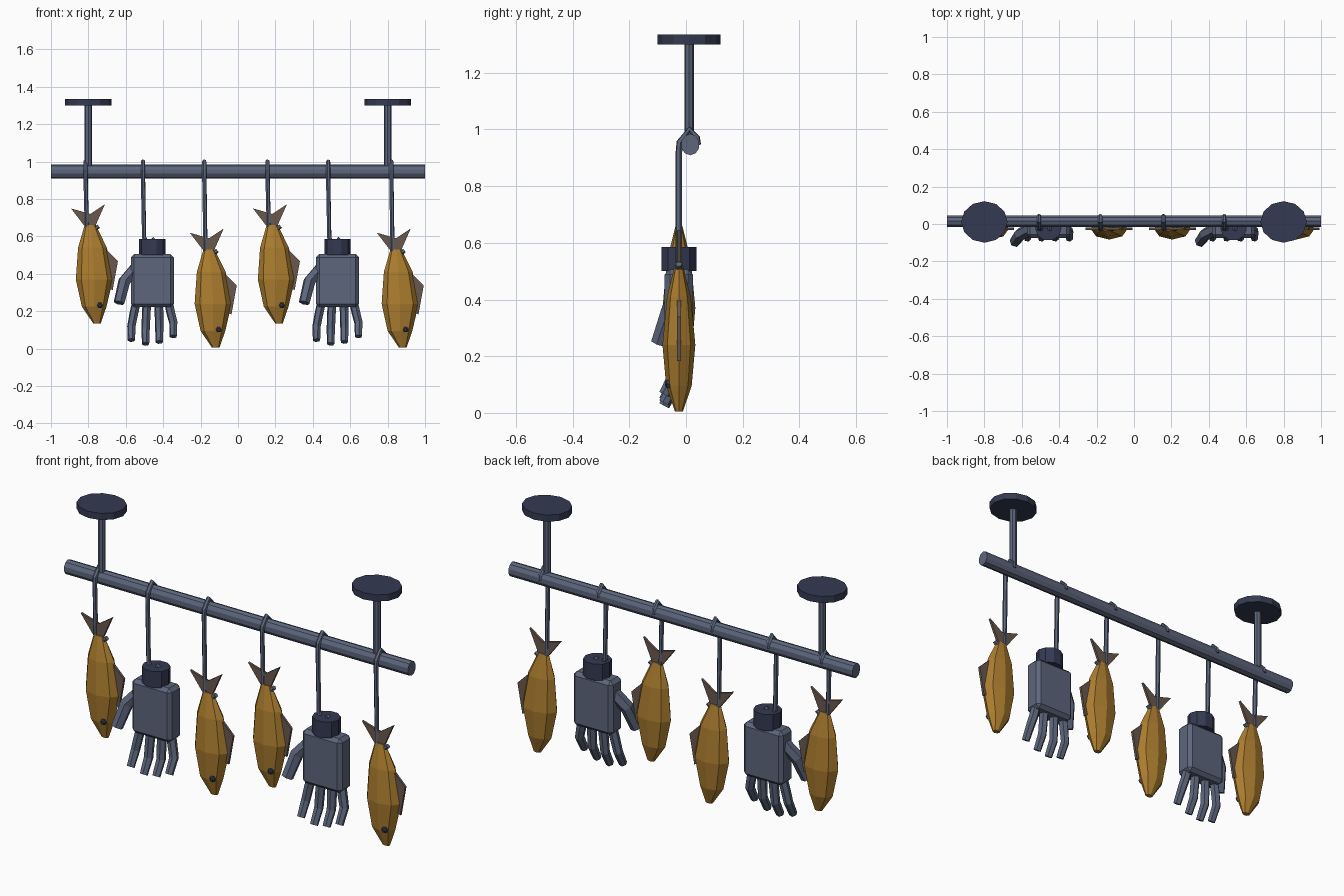
import bpy, bmesh, math
from mathutils import Vector, Quaternion

cube = bpy.data.objects.get("Cube")
if cube:
    bpy.data.objects.remove(cube)


def material(name, rgb):
    m = bpy.data.materials.new(name)
    m.use_nodes = True
    color = (*rgb, 1)
    m.diffuse_color = color
    m.node_tree.nodes["Principled BSDF"].inputs["Base Color"].default_value = color
    return m


STEEL = material("blue grey steel", (0.107, 0.133, 0.202))
DARK = material("dark navy", (0.034, 0.042, 0.084))
GOLD = material("golden scales", (0.41, 0.205, 0.028))
FIN = material("brown fin", (0.141, 0.102, 0.076))


def finish(bm, name, mat):
    bmesh.ops.recalc_face_normals(bm, faces=bm.faces)
    mesh = bpy.data.meshes.new(name)
    bm.to_mesh(mesh)
    bm.free()
    mesh.materials.append(mat)
    ob = bpy.data.objects.new(name, mesh)
    bpy.context.collection.objects.link(ob)
    return ob


def loft(name, rings, mat, sides=8, turn=0.0):
    """Skin elliptical rings given as (centre, half axis, half axis)."""
    bm = bmesh.new()
    loops = []
    for c, a, b in rings:
        angles = [math.tau * i / sides + turn for i in range(sides)]
        loops.append([bm.verts.new(Vector(c) + Vector(a) * math.cos(t) + Vector(b) * math.sin(t))
                      for t in angles])
    for low, high in zip(loops, loops[1:]):
        for i in range(sides):
            j = (i + 1) % sides
            bm.faces.new((low[i], low[j], high[j], high[i]))
    bm.faces.new(loops[0])
    bm.faces.new(loops[-1])
    return finish(bm, name, mat)


def tube(name, path, radii, mat, sides=6):
    """Round tube along a bent path, without twist."""
    pts = [Vector(p) for p in path]
    rings = []
    prev = None
    for i, p in enumerate(pts):
        into = (p - pts[max(i - 1, 0)]).normalized()
        out = (pts[min(i + 1, len(pts) - 1)] - p).normalized()
        d = (into + out).normalized()
        if prev is None:
            a = d.orthogonal().normalized()
        else:
            a = prev.rotation_difference(d) @ a
        b = d.cross(a)
        prev = d
        rings.append((p, a * radii[i], b * radii[i]))
    return loft(name, rings, mat, sides)


def disc(name, x, y, z0, z1, rx, ry, mat, sides):
    return loft(name, [((x, y, z), (rx, 0, 0), (0, ry, 0)) for z in (z0, z1)], mat, sides)


def plate(name, outline, y, thick, mat):
    """Flat shape in the xz plane with thickness along y."""
    bm = bmesh.new()
    face = bm.faces.new([bm.verts.new((x, y - thick / 2, z)) for x, z in outline])
    ext = bmesh.ops.extrude_face_region(bm, geom=[face])
    moved = [v for v in ext["geom"] if isinstance(v, bmesh.types.BMVert)]
    bmesh.ops.translate(bm, verts=moved, vec=(0, thick, 0))
    return finish(bm, name, mat)


RAIL_Y, RAIL_Z, HANG_Y = 0.015, 0.947, -0.025

# Rail with its two ceiling mounts
loft("rail", [((x, RAIL_Y, RAIL_Z), (0, 0, 0.038), (0, 0.033, 0)) for x in (-1, 1)], STEEL, 10)
for side, x in (("right", -0.8), ("left", 0.8)):
    disc(side + "_mount_rod", x, 0.011, 0.96, 1.305, 0.02, 0.017, STEEL, 8)
    disc(side + "_mount_plate", x, 0.011, 1.3, 1.335, 0.124, 0.111, DARK, 12)


# Hook that loops over the rail and curls up at its lower end
def hook(name, x, bottom, reach):
    path = [(x, 0.042, 0.945), (x, 0.038, 0.97), (x, 0.012, 1.0), (x, HANG_Y + 0.003, 0.955),
            (x, HANG_Y, 0.92), (x + 0.006, HANG_Y, bottom + 0.04),
            (x + reach * 0.45, HANG_Y, bottom), (x + reach, HANG_Y, bottom + 0.035)]
    tube(name, path, [0.012] * len(path), STEEL)


# Fish hanging by the tail, (x, z) measured from the middle of the tail root
def fish(tag, x, z):
    hook(tag + "_hook", x - 0.025, z - 0.035, 0.07)
    body = [(0.0, 0.005, 0.03, 0.012), (0.012, -0.115, 0.077, 0.042), (0.022, -0.285, 0.099, 0.058),
            (0.021, -0.43, 0.066, 0.045), (0.036, -0.52, 0.02, 0.014)]
    loft(tag + "_body", [((x + cx, HANG_Y, z + cz), (w, 0, 0), (0, d, 0))
                         for cx, cz, w, d in body], GOLD, 8)
    tail = [(-0.015, -0.02), (-0.103, 0.095), (0.0, 0.065), (0.079, 0.118), (0.018, -0.02)]
    fin = [(0.07, -0.11), (0.148, -0.187), (0.12, -0.342), (0.07, -0.32)]
    for part, shape in (("tail", tail), ("fin", fin)):
        plate(tag + "_" + part, [(x + px, z + pz) for px, pz in shape], HANG_Y, 0.013, FIN)
    # Eye on the front side only
    eye_x, eye_z = x + 0.052, z - 0.423
    loft(tag + "_eye", [((eye_x, y, eye_z), (r, 0, 0), (0, 0, r))
                        for y, r in ((-0.05, 0.016), (-0.068, 0.016), (-0.074, 0.008))], DARK, 6)


# Mechanical hand hanging fingers down, centred on x
def hand(tag, x):
    hook(tag + "_hook", x - 0.05, 0.555, 0.063)
    disc(tag + "_cuff", x, HANG_Y, 0.5, 0.585, 0.07, 0.065, DARK, 10)
    bm = bmesh.new()
    bmesh.ops.create_cube(bm, size=1)
    for v in bm.verts:
        v.co = Vector((x + v.co.x * 0.23, HANG_Y + v.co.y * 0.1, 0.364 + v.co.z * 0.284))
    bmesh.ops.bevel(bm, geom=bm.edges[:], offset=0.018, segments=1, affect='EDGES')
    finish(bm, tag + "_palm", STEEL)
    # Fingers: root offset, tip offset, tip height
    for i, (root, tip, low) in enumerate([(-0.085, -0.112, 0.045), (-0.029, -0.036, 0.025),
                                          (0.034, 0.037, 0.035), (0.086, 0.112, 0.065)]):
        path = [(x + root, HANG_Y, 0.25), (x + (root + tip) / 2, HANG_Y - 0.005, 0.19),
                (x + tip, HANG_Y - 0.012, low + 0.075), (x + tip, HANG_Y - 0.052, low)]
        tube(f"{tag}_finger_{i + 1}", path, [0.024, 0.024, 0.023, 0.02], STEEL)
    thumb = [(x - 0.09, HANG_Y, 0.43), (x - 0.15, -0.055, 0.36), (x - 0.178, -0.095, 0.245)]
    tube(tag + "_thumb", thumb, [0.034, 0.034, 0.03], STEEL)


for i, (x, z) in enumerate([(-0.79, 0.655), (-0.155, 0.525), (0.183, 0.655), (0.845, 0.525)]):
    fish(f"fish_{i + 1}", x, z)
for i, x in enumerate((-0.458, 0.532)):
    hand(f"hand_{i + 1}", x)
